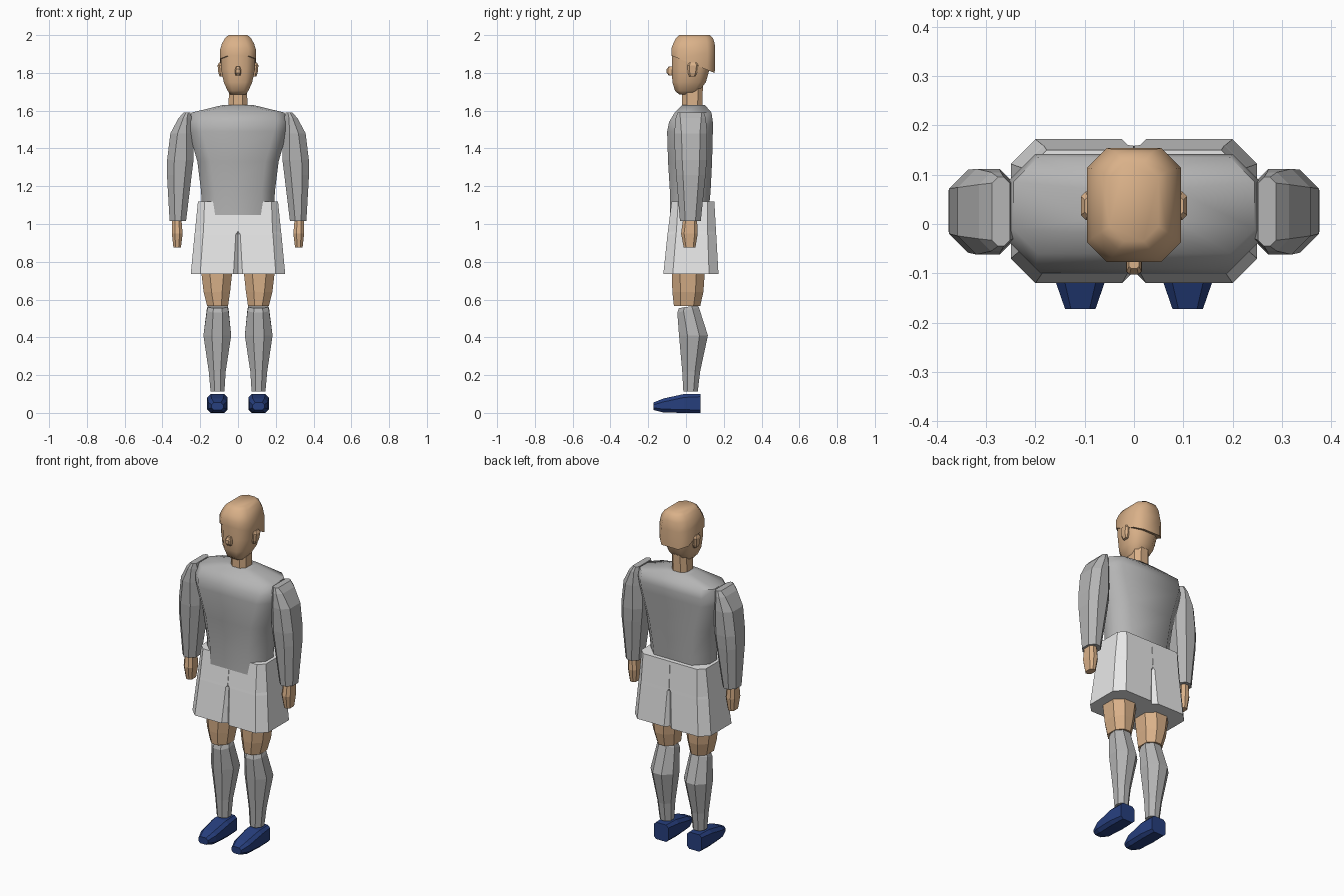
import bpy, bmesh, math


def material(name, rgb):
    m = bpy.data.materials.new(name)
    m.diffuse_color = (*rgb, 1)
    return m


SKIN = material("skin", (0.70, 0.44, 0.25))
SHIRT = material("grey cloth", (0.46, 0.46, 0.46))
SHORTS = material("white cloth", (0.80, 0.80, 0.80))
SHOE = material("navy leather", (0.02, 0.05, 0.21))


def ring(x0, x1, y0, y1, c, ci):
    """Rectangle with cut corners; ci cuts the two inner (x0) corners."""
    return [(x0 + ci, y0), (x1 - c, y0), (x1, y0 + c), (x1, y1 - c),
            (x1 - c, y1), (x0 + ci, y1), (x0, y1 - ci), (x0, y0 + ci)]


def loft(name, mat, sections, side=1, smooth=None, along_y=False):
    """Section: (height, x0, x1, y0, y1, corner, inner corner, slope along y)."""
    bm = bmesh.new()
    loops = []
    for z, x0, x1, y0, y1, c, *more in sections:
        ci = more[0] if more else c
        slope = more[1] if len(more) > 1 else 0
        mid = (y0 + y1) / 2
        loop = []
        for x, y in ring(x0, x1, y0, y1, c, ci):
            h = z + slope * (y - mid)
            loop.append(bm.verts.new((side * x, h, y) if along_y else (side * x, y, h)))
        loops.append(loop)
    for a, b in zip(loops, loops[1:]):
        for i in range(8):
            j = (i + 1) % 8
            bm.faces.new((a[i], a[j], b[j], b[i]))
    bm.faces.new(loops[0])
    bm.faces.new(loops[-1])
    bmesh.ops.recalc_face_normals(bm, faces=bm.faces)
    me = bpy.data.meshes.new(name)
    bm.to_mesh(me)
    bm.free()
    me.materials.append(mat)
    ob = bpy.data.objects.new(name, me)
    bpy.context.collection.objects.link(ob)
    if smooth:
        bpy.ops.object.select_all(action='DESELECT')
        ob.select_set(True)
        bpy.context.view_layer.objects.active = ob
        bpy.ops.object.shade_smooth_by_angle(angle=math.radians(smooth))
    return ob


# Shirt body
loft("shirt_body", SHIRT, [
    (1.02, -0.19, 0.19, -0.085, 0.115, 0.07),
    (1.17, -0.195, 0.195, -0.085, 0.13, 0.07),
    (1.33, -0.215, 0.215, -0.095, 0.138, 0.07),
    (1.49, -0.26, 0.26, -0.10, 0.142, 0.07),
    (1.54, -0.265, 0.265, -0.09, 0.142, 0.065),
    (1.59, -0.245, 0.245, -0.06, 0.135, 0.05),
    (1.63, -0.08, 0.08, -0.02, 0.10, 0.03)], smooth=50)

# Neck, face and hair cap
loft("neck", SKIN, [
    (1.58, -0.05, 0.05, -0.02, 0.085, 0.025),
    (1.75, -0.048, 0.048, -0.02, 0.09, 0.025)])
loft("face", SKIN, [
    (1.685, -0.04, 0.04, -0.035, 0.045, 0.02),
    (1.705, -0.055, 0.055, -0.058, 0.07, 0.025),
    (1.75, -0.075, 0.075, -0.072, 0.105, 0.035),
    (1.82, -0.09, 0.09, -0.075, 0.125, 0.045),
    (1.90, -0.092, 0.092, -0.075, 0.14, 0.045)], smooth=50)
loft("hair_cap", SKIN, [
    (1.845, -0.095, 0.095, -0.076, 0.152, 0.04, 0.04, -0.40),
    (1.915, -0.095, 0.095, -0.077, 0.154, 0.04, 0.04, -0.12),
    (1.955, -0.085, 0.085, -0.068, 0.152, 0.04),
    (1.985, -0.068, 0.068, -0.052, 0.142, 0.035),
    (2.00, -0.05, 0.05, -0.035, 0.125, 0.03)], smooth=50)
loft("nose", SKIN, [
    (1.785, -0.012, 0.012, -0.09, -0.06, 0.004),
    (1.80, -0.016, 0.016, -0.102, -0.06, 0.006),
    (1.82, -0.015, 0.015, -0.102, -0.06, 0.006),
    (1.835, -0.010, 0.010, -0.09, -0.06, 0.004)])

for side, tag in ((1, "left"), (-1, "right")):
    loft(tag + "_ear", SKIN, [
        (1.78, 0.07, 0.097, 0.018, 0.05, 0.006),
        (1.80, 0.07, 0.104, 0.01, 0.06, 0.01),
        (1.84, 0.07, 0.108, 0.008, 0.066, 0.01),
        (1.855, 0.07, 0.10, 0.018, 0.055, 0.006)], side)

    # Sleeve and hand
    loft(tag + "_sleeve", SHIRT, [
        (1.015, 0.275, 0.362, -0.032, 0.078, 0.028),
        (1.26, 0.245, 0.376, -0.052, 0.104, 0.036),
        (1.34, 0.235, 0.375, -0.058, 0.110, 0.038),
        (1.48, 0.235, 0.358, -0.062, 0.112, 0.038),
        (1.56, 0.245, 0.315, -0.055, 0.105, 0.025),
        (1.59, 0.252, 0.288, -0.045, 0.095, 0.012)], side)
    loft(tag + "_hand", SKIN, [
        (0.875, 0.302, 0.342, -0.012, 0.05, 0.012),
        (0.95, 0.293, 0.35, -0.026, 0.062, 0.016),
        (1.03, 0.30, 0.348, -0.015, 0.058, 0.014)], side)

    # Half of the shorts, with a notch down the middle
    loft(tag + "_shorts_half", SHORTS, [
        (0.735, 0.0, 0.25, -0.12, 0.172, 0.05, 0.024),
        (0.945, 0.0, 0.23, -0.098, 0.16, 0.045, 0.012),
        (0.96, 0.0, 0.228, -0.096, 0.159, 0.045, 0.001),
        (1.12, 0.0, 0.212, -0.076, 0.150, 0.035, 0.001)], side)

    # Leg, sock and shoe
    loft(tag + "_thigh", SKIN, [
        (0.565, 0.053, 0.163, -0.064, 0.075, 0.035),
        (0.64, 0.042, 0.182, -0.072, 0.092, 0.042),
        (0.75, 0.03, 0.195, -0.076, 0.10, 0.045)], side)
    loft(tag + "_sock", SHIRT, [
        (0.112, 0.072, 0.145, -0.014, 0.062, 0.022),
        (0.22, 0.065, 0.155, -0.02, 0.075, 0.027),
        (0.41, 0.036, 0.183, -0.037, 0.116, 0.045),
        (0.545, 0.05, 0.165, -0.046, 0.068, 0.033, 0.033, 0.25),
        (0.562, 0.055, 0.16, -0.038, 0.06, 0.03, 0.03, 0.15)], side)
    # Shoe runs front to back, so its last pair of bounds is height
    loft(tag + "_shoe", SHOE, [
        (-0.172, 0.078, 0.14, 0.015, 0.055, 0.012),
        (-0.12, 0.06, 0.158, 0.002, 0.076, 0.018),
        (-0.01, 0.055, 0.163, 0.0, 0.10, 0.018),
        (0.078, 0.062, 0.156, 0.0, 0.10, 0.014)], side, along_y=True)
